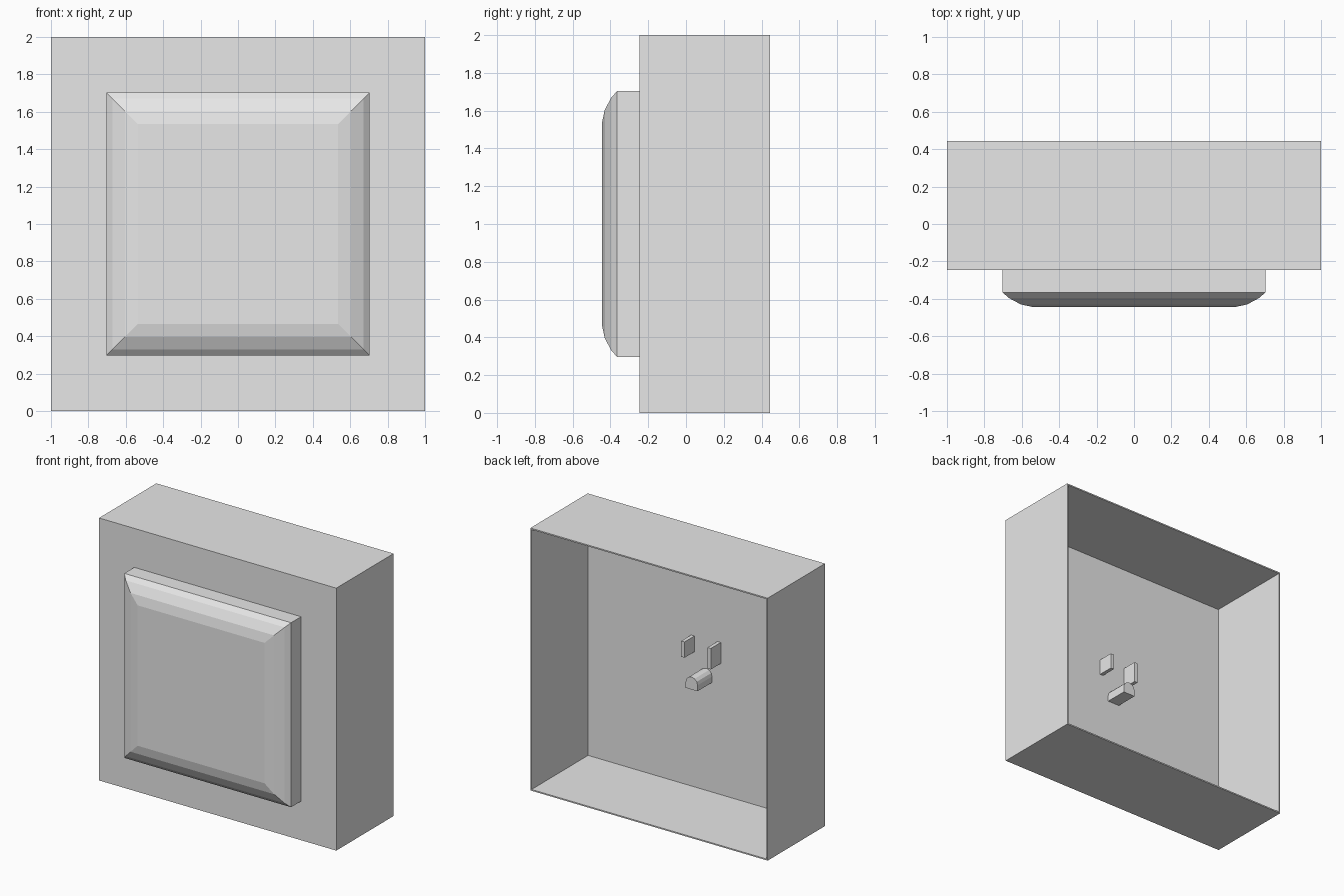
import bpy
import bmesh
import math

old = bpy.data.objects.get("Cube")
if old:
    bpy.data.objects.remove(old, do_unlink=True)

grey = bpy.data.materials.new("light grey")
grey.use_nodes = True
grey.diffuse_color = (0.8, 0.8, 0.8, 1)
grey.node_tree.nodes["Principled BSDF"].inputs["Base Color"].default_value = (0.8, 0.8, 0.8, 1)

FRONT, BACK, NOSE = -0.245, 0.445, -0.445
WALL = 0.01


def finish(name, bm):
    """Turn a bmesh into a grey object."""
    bmesh.ops.recalc_face_normals(bm, faces=bm.faces)
    mesh = bpy.data.meshes.new(name)
    bm.to_mesh(mesh)
    bm.free()
    mesh.materials.append(grey)
    obj = bpy.data.objects.new(name, mesh)
    bpy.context.collection.objects.link(obj)
    return obj


def loft(name, rings):
    """Skin a stack of equal-sized rings and cap both ends."""
    bm = bmesh.new()
    loops = [[bm.verts.new(p) for p in ring] for ring in rings]
    for a, b in zip(loops, loops[1:]):
        for i in range(len(a)):
            j = (i + 1) % len(a)
            bm.faces.new((a[i], a[j], b[j], b[i]))
    bm.faces.new(loops[0])
    bm.faces.new(loops[-1])
    return finish(name, bm)


def rectangle(x0, x1, z0, z1, y):
    return [(x0, y, z0), (x1, y, z0), (x1, y, z1), (x0, y, z1)]


# Thin-walled housing, open at the back
housing = loft("housing", [rectangle(-1, 1, 0, 2, FRONT),
                           rectangle(-1, 1, 0, 2, BACK)])
bm = bmesh.new()
bm.from_mesh(housing.data)
rear = [f for f in bm.faces if f.normal.y > 0.9]
bmesh.ops.delete(bm, geom=rear, context="FACES_ONLY")
bm.to_mesh(housing.data)
bm.free()
shell = housing.modifiers.new("wall", "SOLIDIFY")
shell.thickness = WALL
shell.offset = -1
shell.use_even_offset = True

# Raised square front panel with a stepped, rounded rim
rim = [(0.703, FRONT), (0.703, -0.365), (0.67, -0.395),
       (0.605, -0.43), (0.535, NOSE)]
loft("front_panel", [rectangle(-h, h, 1 - h, 1 + h, y) for h, y in rim])

# Two flat blades inside the housing
BASE = FRONT + WALL / 2
for name, x, z0, z1 in (("short_blade", 0.107, 1.04, 1.16),
                        ("long_blade", -0.115, 1.01, 1.17)):
    loft(name, [rectangle(x - 0.014, x + 0.014, z0, z1, y)
                for y in (BASE, BASE + 0.125)])

# Round-topped ground pin below the blades
outline = [(-0.05, 0.845), (0.05, 0.845)]
for i in range(7):
    a = math.pi * i / 6
    outline.append((0.05 * math.cos(a), 0.89 + 0.05 * math.sin(a)))
loft("ground_pin", [[(x - 0.005, y, z) for x, z in outline]
                    for y in (BASE, BASE + 0.18)])
